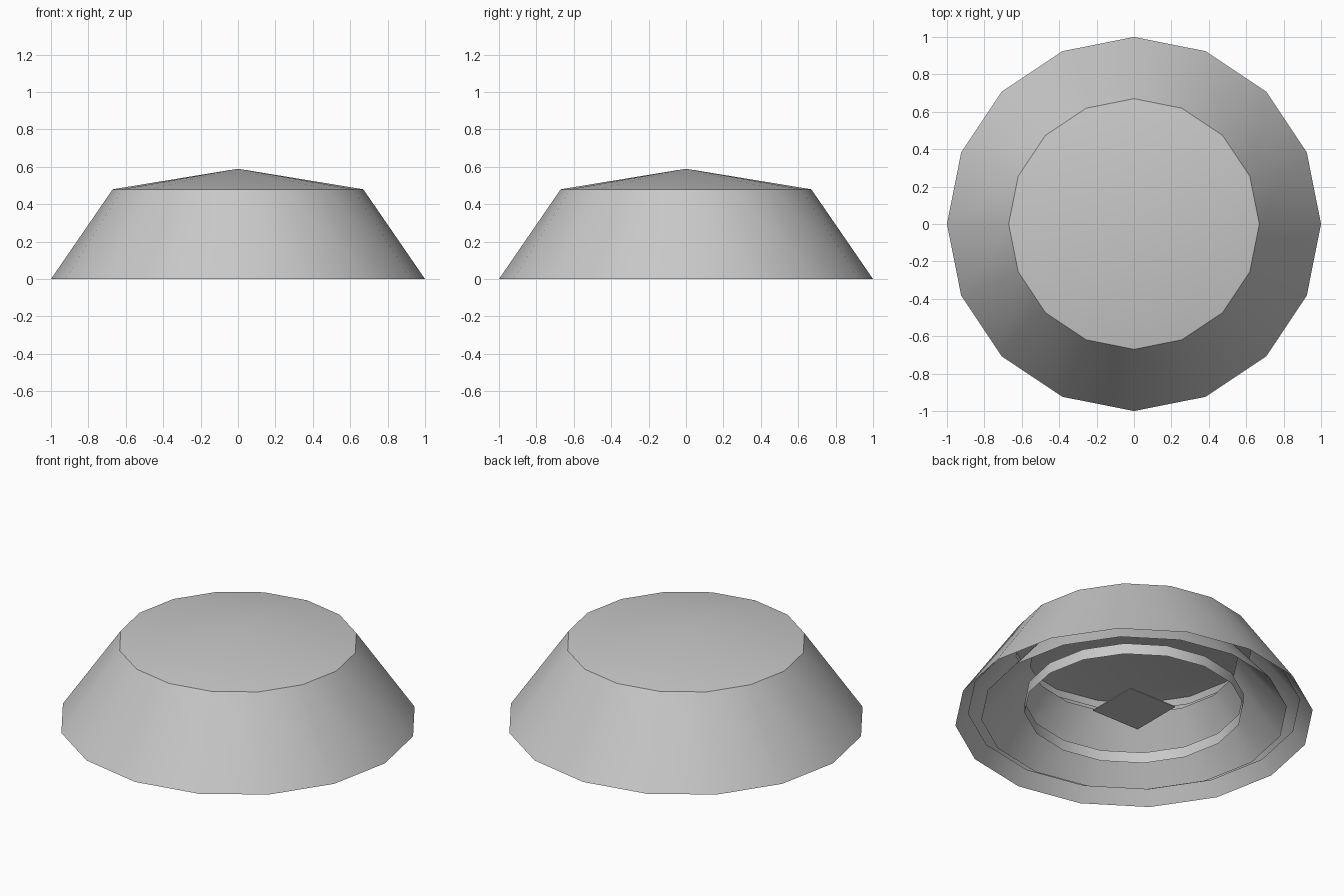
import bpy, bmesh, math

if "Cube" in bpy.data.objects:
    bpy.data.objects.remove(bpy.data.objects["Cube"])

SIDES = 16

grey = bpy.data.materials.new("light_grey")
grey.diffuse_color = (0.58, 0.58, 0.58, 1)
grey.use_nodes = True
grey.node_tree.nodes["Principled BSDF"].inputs["Base Color"].default_value = grey.diffuse_color


def finish(bm, name):
    """Turn a bmesh into a grey object, smooth except at sharp edges."""
    bmesh.ops.recalc_face_normals(bm, faces=bm.faces)
    mesh = bpy.data.meshes.new(name)
    bm.to_mesh(mesh)
    bm.free()
    mesh.materials.append(grey)
    obj = bpy.data.objects.new(name, mesh)
    bpy.context.collection.objects.link(obj)
    bpy.ops.object.select_all(action='DESELECT')
    obj.select_set(True)
    bpy.context.view_layer.objects.active = obj
    bpy.ops.object.shade_smooth_by_angle(angle=math.radians(30))
    return obj


def lathe(name, profile):
    """Revolve (radius, height) points; radius 0 becomes a single pole."""
    bm = bmesh.new()
    rings = []
    for r, z in profile:
        if r == 0:
            rings.append([bm.verts.new((0, 0, z))] * SIDES)
        else:
            rings.append([bm.verts.new((r * math.cos(math.tau * i / SIDES),
                                        r * math.sin(math.tau * i / SIDES), z))
                          for i in range(SIDES)])
    for a, b in zip(rings, rings[1:]):
        for i in range(SIDES):
            j = (i + 1) % SIDES
            bm.faces.new(list(dict.fromkeys((a[i], a[j], b[j], b[i]))))
    return finish(bm, name)


# Thin outer shell: shallow cone top and sloping wall, open underneath
lathe("outer_shell", [(0, 0.59), (0.67, 0.48), (1.0, 0.0)])

# Open sloping bands nested inside the shell
lathe("middle_band", [(0.66, 0.43), (0.93, 0.073)])
lathe("inner_band", [(0.58, 0.36), (0.855, 0.03)])

# Thin upright ring hanging in the hollow
lathe("inner_ring", [(0.612, 0.06), (0.612, 0.127)])

# Square plate in the middle of the underside
bm = bmesh.new()
bmesh.ops.create_cube(bm, size=1)
bmesh.ops.scale(bm, vec=(0.325, 0.325, 0.006), verts=bm.verts)
bmesh.ops.translate(bm, vec=(0, 0, 0.06), verts=bm.verts)
finish(bm, "centre_plate")
